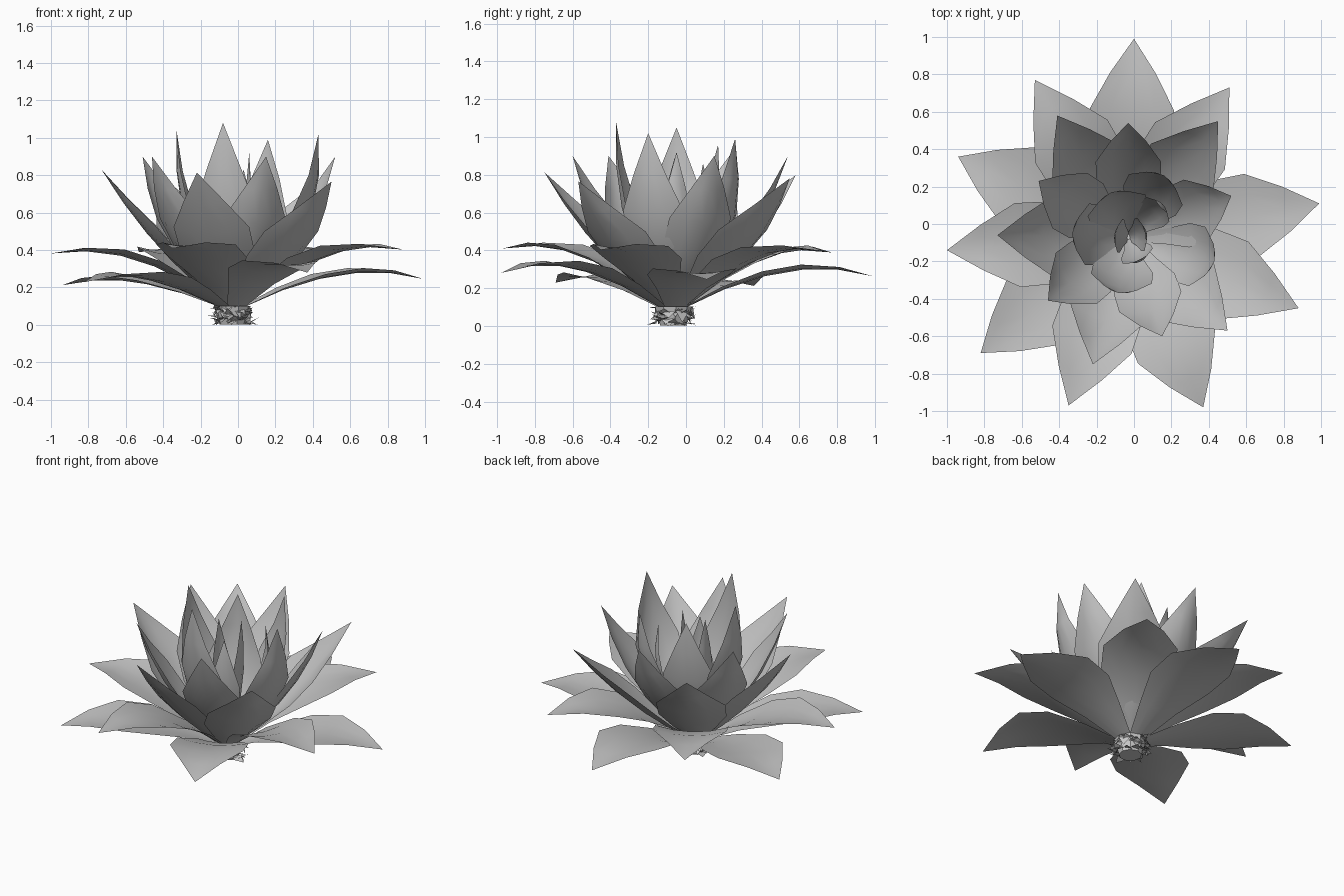
import bpy, bmesh, math, random
from mathutils import Vector

random.seed(4)
cube = bpy.data.objects.get("Cube")
if cube:
    bpy.data.objects.remove(cube)


def make_material(name, value):
    mat = bpy.data.materials.new(name)
    mat.use_nodes = True
    color = (value, value, value, 1)
    mat.diffuse_color = color
    mat.node_tree.nodes["Principled BSDF"].inputs["Base Color"].default_value = color
    return mat


leaf_grey = make_material("leaf grey", 0.54)
stem_grey = make_material("stem pale grey", 0.6)
CENTER = Vector((-0.03, -0.07, 0))
CROWN = CENTER + Vector((0, 0, 0.09))
UP = Vector((0, 0, 1))
STATIONS = 5
COLUMNS = 4


def finish(name, bm, mat):
    mesh = bpy.data.meshes.new(name)
    bm.to_mesh(mesh)
    bm.free()
    mesh.materials.append(mat)
    obj = bpy.data.objects.new(name, mesh)
    bpy.context.collection.objects.link(obj)
    return obj


def smooth(obj):
    bpy.ops.object.select_all(action='DESELECT')
    obj.select_set(True)
    bpy.context.view_layer.objects.active = obj
    bpy.ops.object.shade_smooth_by_angle(angle=math.radians(50))


def leaf(name, tip, bend_out, bend_up, half_width, cup):
    """Cupped, pointed sheet along a quadratic curve from the crown to the tip."""
    span = tip - CROWN
    out = Vector((span.x, span.y, 0))
    side = UP.cross(out).normalized()
    root = CROWN + out * 0.05
    bend = CROWN + out * bend_out + UP * span.z * bend_up
    bm = bmesh.new()
    rows = []
    for i in range(STATIONS):
        t = i / STATIONS
        middle = root * (1 - t) ** 2 + bend * 2 * t * (1 - t) + tip * t ** 2
        along = (bend - root) * (1 - t) + (tip - bend) * t
        normal = along.normalized().cross(side)
        # Narrow root, full middle, straight taper to the point
        w = half_width * min(0.22 + 1.9 * t, 1, 2.7 * (1 - t))
        across = [2 * j / COLUMNS - 1 for j in range(COLUMNS + 1)]
        rows.append([bm.verts.new(middle + w * (side * u + normal * cup * u * u))
                     for u in across])
    point = bm.verts.new(tip)
    for j in range(COLUMNS):
        for low, high in zip(rows, rows[1:]):
            bm.faces.new((low[j + 1], low[j], high[j], high[j + 1]))
        bm.faces.new((rows[-1][j + 1], rows[-1][j], point))
    smooth(finish(name, bm, leaf_grey))


def leaf_ring(name, height, fall, bend_out, bend_up, half_width, cup, tips):
    """One whorl of leaves whose tips sink slightly from the first to the last."""
    for n, (x, y) in enumerate(tips):
        leaf(f"{name}_{n + 1}", Vector((x, y, height - fall * n)),
             bend_out, bend_up, half_width, cup)


# Leaf whorls, from the lowest to the bud
leaf_ring("outer_leaf", 0.28, 0.017, 0.58, 1.75, 0.225, 0.12,
          [(0.37, -0.98), (0, 0.99), (0.99, 0.11), (-0.82, -0.69), (-0.94, 0.36)])
leaf_ring("spreading_leaf", 0.41, 0.007, 0.52, 1.25, 0.225, 0.15,
          [(-0.35, -0.97), (0.88, -0.45), (0.51, 0.73), (-0.53, 0.77), (-1, -0.14)])
leaf_ring("middle_leaf", 0.83, 0.016, 0.6, 0.38, 0.21, 0.3,
          [(-0.73, -0.06), (-0.22, -0.75), (-0.41, 0.58), (0.45, 0.55), (0.5, -0.57)])
leaf_ring("upright_leaf", 0.9, 0, 0.76, 0.42, 0.175, 0.3,
          [(0.52, 0.15), (-0.51, 0.23), (-0.46, -0.41), (0.15, -0.6), (-0.03, 0.54)])
leaf_ring("inner_leaf", 1.08, 0.03, 1.1, 0.38, 0.165, 0.3,
          [(-0.08, -0.37), (-0.33, -0.05), (0.43, -0.2), (0.16, 0.26), (-0.12, 0.17)])
leaf_ring("bud_leaf", 0.92, 0.03, 1.4, 0.45, 0.09, 0.3,
          [(0.06, -0.05), (-0.1, -0.06), (0.14, 0.09), (0.03, -0.19)])

# Short core under the crown
bm = bmesh.new()
bmesh.ops.create_cone(bm, cap_ends=True, segments=9, radius1=0.07, radius2=0.1, depth=0.1)
bmesh.ops.translate(bm, verts=bm.verts, vec=CENTER + UP * 0.052)
finish("stem", bm, stem_grey)

# Crumpled dry scales that hide the core
bm = bmesh.new()
for k in range(70):
    angle = k * 2.4
    radial = Vector((math.cos(angle), math.sin(angle), 0))
    z = random.uniform(0.01, 0.1)
    root = CENTER + radial * random.uniform(0.06, 0.1) + UP * z
    end = CENTER + radial * random.uniform(0.1, 0.14)
    end.z = max(0, z + random.uniform(-0.06, 0.03))
    edge = UP.cross(radial) * random.uniform(0.02, 0.04) + UP * random.uniform(-0.01, 0.01)
    bm.faces.new([bm.verts.new(p) for p in (root - edge, end, root + edge)])
finish("stem_scales", bm, stem_grey)
